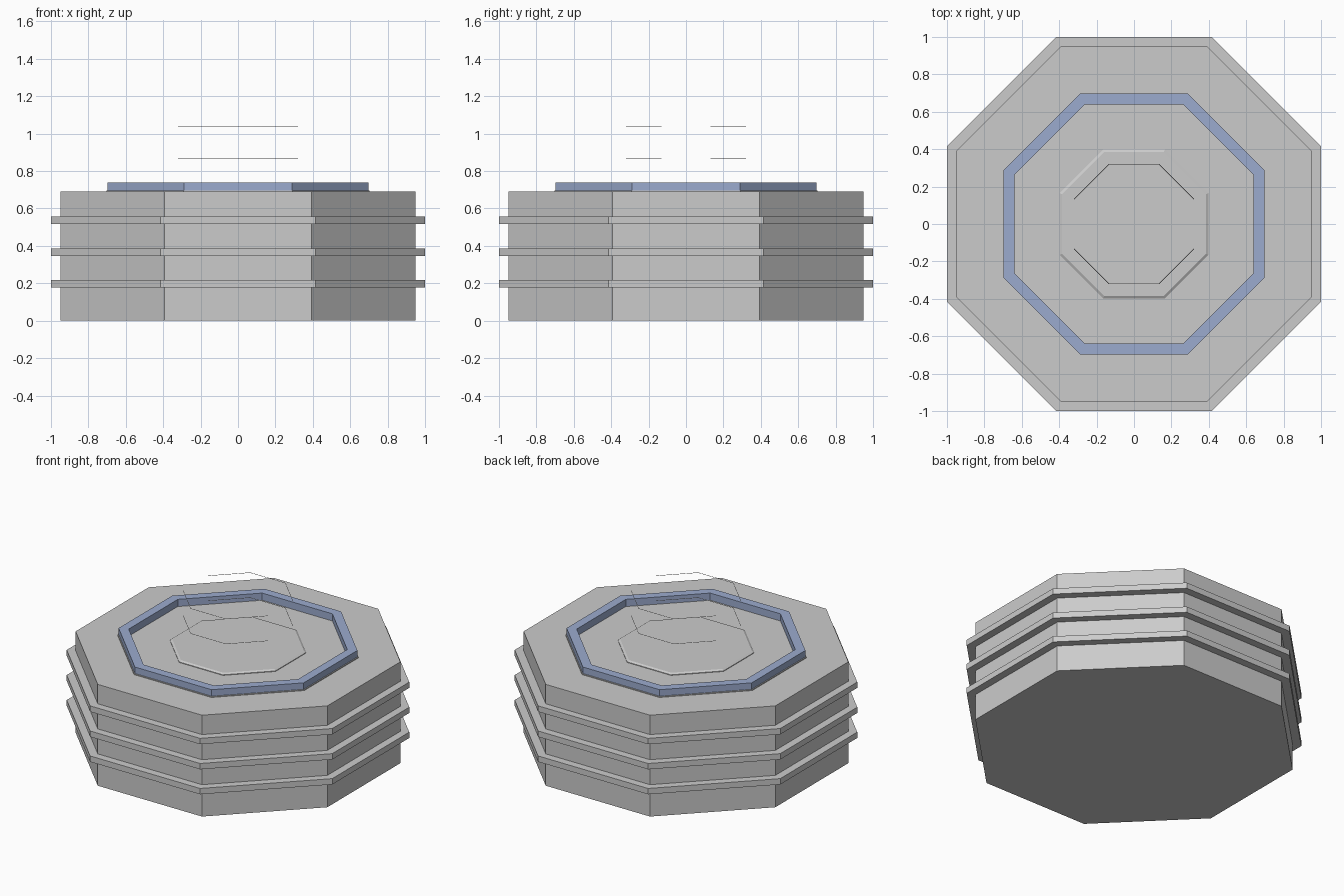
import bpy, bmesh, math

if "Cube" in bpy.data.objects:
    bpy.data.objects.remove(bpy.data.objects["Cube"])

SIDES = 8
K = 1 / math.cos(math.pi / SIDES)   # flat-to-flat half width -> corner radius


def corner(a, i, z):
    ang = 2 * math.pi * (i + 0.5) / SIDES
    return (a * K * math.cos(ang), a * K * math.sin(ang), z)


def octagon(name, profile, ring=False, mat=None):
    """Sweep (half width, z) points round an octagon; capped unless a closed ring."""
    bm = bmesh.new()
    loops = [[bm.verts.new(corner(a, i, z)) for i in range(SIDES)] for a, z in profile]
    pairs = list(zip(loops, loops[1:] + loops[:1]))
    if not ring:
        pairs = pairs[:-1]
        bm.faces.new(loops[0][::-1])
        bm.faces.new(loops[-1])
    for lo, hi in pairs:
        for i in range(SIDES):
            j = (i + 1) % SIDES
            bm.faces.new((lo[i], lo[j], hi[j], hi[i]))
    bmesh.ops.recalc_face_normals(bm, faces=bm.faces)
    me = bpy.data.meshes.new(name)
    bm.to_mesh(me)
    bm.free()
    ob = bpy.data.objects.new(name, me)
    bpy.context.collection.objects.link(ob)
    if mat:
        me.materials.append(mat)
    return ob


def box_ring(name, inner, outer, z0, z1, mat=None):
    return octagon(name, [(inner, z0), (outer, z0), (outer, z1), (inner, z1)], True, mat)


blue = bpy.data.materials.new("blue_trim")
blue.diffuse_color = (0.33, 0.41, 0.62, 1)
blue.use_nodes = True
blue.node_tree.nodes["Principled BSDF"].inputs["Base Color"].default_value = blue.diffuse_color

# Main drum
octagon("body", [(0.948, 0), (0.948, 0.69)])

# Three raised bands round the drum
for n, z in enumerate((0.197, 0.367, 0.538)):
    box_ring(f"band_{n + 1}", 0.93, 1.0, z - 0.02, z + 0.02)

# Blue rim on a thin grey seat
box_ring("rim_seat", 0.64, 0.703, 0.685, 0.696)
box_ring("top_rim", 0.638, 0.697, 0.692, 0.74, blue)

# Low bevelled plate in the middle of the top
octagon("centre_plate", [(0.398, 0.685), (0.398, 0.694), (0.385, 0.702)])

# Hair-thin floating wires: three octagon sides at front and back, at two heights
for level, z in (("lower", 0.866), ("upper", 1.036)):
    for side, first in (("back", 0), ("front", 4)):
        name = f"{level}_{side}_wire"
        cu = bpy.data.curves.new(name, 'CURVE')
        cu.dimensions = '3D'
        cu.bevel_depth = 0.0015
        cu.bevel_resolution = 0
        sp = cu.splines.new('POLY')
        sp.points.add(3)
        for k in range(4):
            sp.points[k].co = (*corner(0.32, first + k, z), 1)
        bpy.context.collection.objects.link(bpy.data.objects.new(name, cu))
